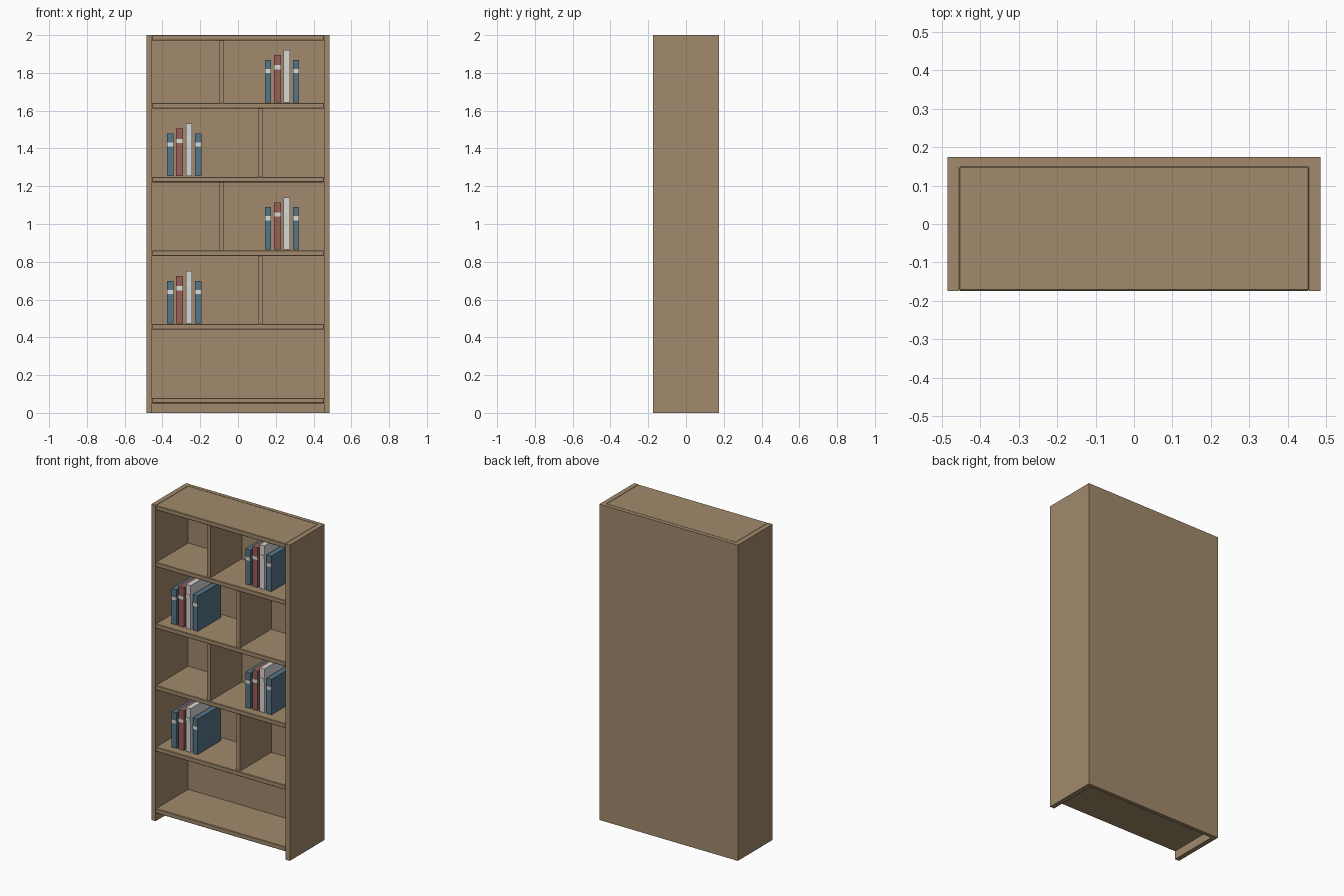
import bpy, bmesh

if "Cube" in bpy.data.objects:
    bpy.data.objects.remove(bpy.data.objects["Cube"])

W, D, H = 0.485, 0.174, 2.0      # half width, half depth, height
T, BACK = 0.03, 0.024            # board and back thickness


def mat(name, rgb):
    m = bpy.data.materials.new(name)
    m.diffuse_color = (*rgb, 1)
    m.use_nodes = True
    m.node_tree.nodes["Principled BSDF"].inputs["Base Color"].default_value = m.diffuse_color
    return m


WOOD = mat("wood", (0.36, 0.255, 0.15))
BLUE = mat("blue cover", (0.095, 0.18, 0.245))
RED = mat("red cover", (0.32, 0.112, 0.095))
WHITE = mat("white cover", (0.68, 0.69, 0.67))
BAND = mat("pale band", (0.72, 0.72, 0.69))


def finish(name, bm, material, bevel=0):
    bmesh.ops.recalc_face_normals(bm, faces=bm.faces)
    me = bpy.data.meshes.new(name)
    bm.to_mesh(me)
    bm.free()
    me.materials.append(material)
    ob = bpy.data.objects.new(name, me)
    bpy.context.collection.objects.link(ob)
    if bevel:
        b = ob.modifiers.new("soft edge", 'BEVEL')
        b.width, b.segments = bevel, 1
    return ob


def box(name, x0, x1, y0, y1, z0, z1, material, bevel=0):
    bm = bmesh.new()
    bmesh.ops.create_cube(bm, size=1)
    for v in bm.verts:
        v.co = (x1 if v.co.x > 0 else x0,
                y1 if v.co.y > 0 else y0,
                z1 if v.co.z > 0 else z0)
    return finish(name, bm, material, bevel)


# Sides and back: one U-shaped outline raised to full height
xi, yi = W - T, D - BACK
outline = [(-W, -D), (-xi, -D), (-xi, yi), (xi, yi),
           (xi, -D), (W, -D), (W, D), (-W, D)]
bm = bmesh.new()
base = bm.faces.new([bm.verts.new((x, y, 0)) for x, y in outline])
ext = bmesh.ops.extrude_face_region(bm, geom=[base])
bmesh.ops.translate(bm, vec=(0, 0, H),
                    verts=[g for g in ext["geom"] if isinstance(g, bmesh.types.BMVert)])
finish("sides_and_back", bm, WOOD)

# Shelves and top board
shelf_tops = [0.08, 0.47, 0.86, 1.25, 1.64, H]
for i, z in enumerate(shelf_tops):
    name = "top_board" if z == H else f"shelf_{i + 1}"
    box(name, -xi, xi, -D, yi, z - 0.029, z, WOOD, 0.003)

# Books: offset from group start, width, height, cover
books = [(0.0, 0.034, 0.225, BLUE), (0.048, 0.037, 0.251, RED),
         (0.100, 0.032, 0.277, WHITE), (0.148, 0.034, 0.225, BLUE)]
Y0, Y1 = -0.128, 0.108

# Dividers and book groups alternate sides from row to row
for row in range(1, 5):
    z0, z1 = shelf_tops[row], shelf_tops[row + 1] - 0.029
    left_books = row % 2 == 1
    dx = 0.118 if left_books else -0.089
    box(f"divider_{row}", dx - 0.012, dx + 0.012, -D + 0.008, yi, z0, z1, WOOD)
    start = -0.375 if left_books else 0.142
    for n, (off, w, h, cover) in enumerate(books, 1):
        x, zb = start + off, z0 + 0.004
        box(f"book_{row}_{n}", x, x + w, Y0, Y1, zb, zb + h, cover)
        zc = zb + h * 0.74
        box(f"book_band_{row}_{n}", x, x + w, Y0 - 0.003, Y0,
            zc - 0.011, zc + 0.011, BAND)
